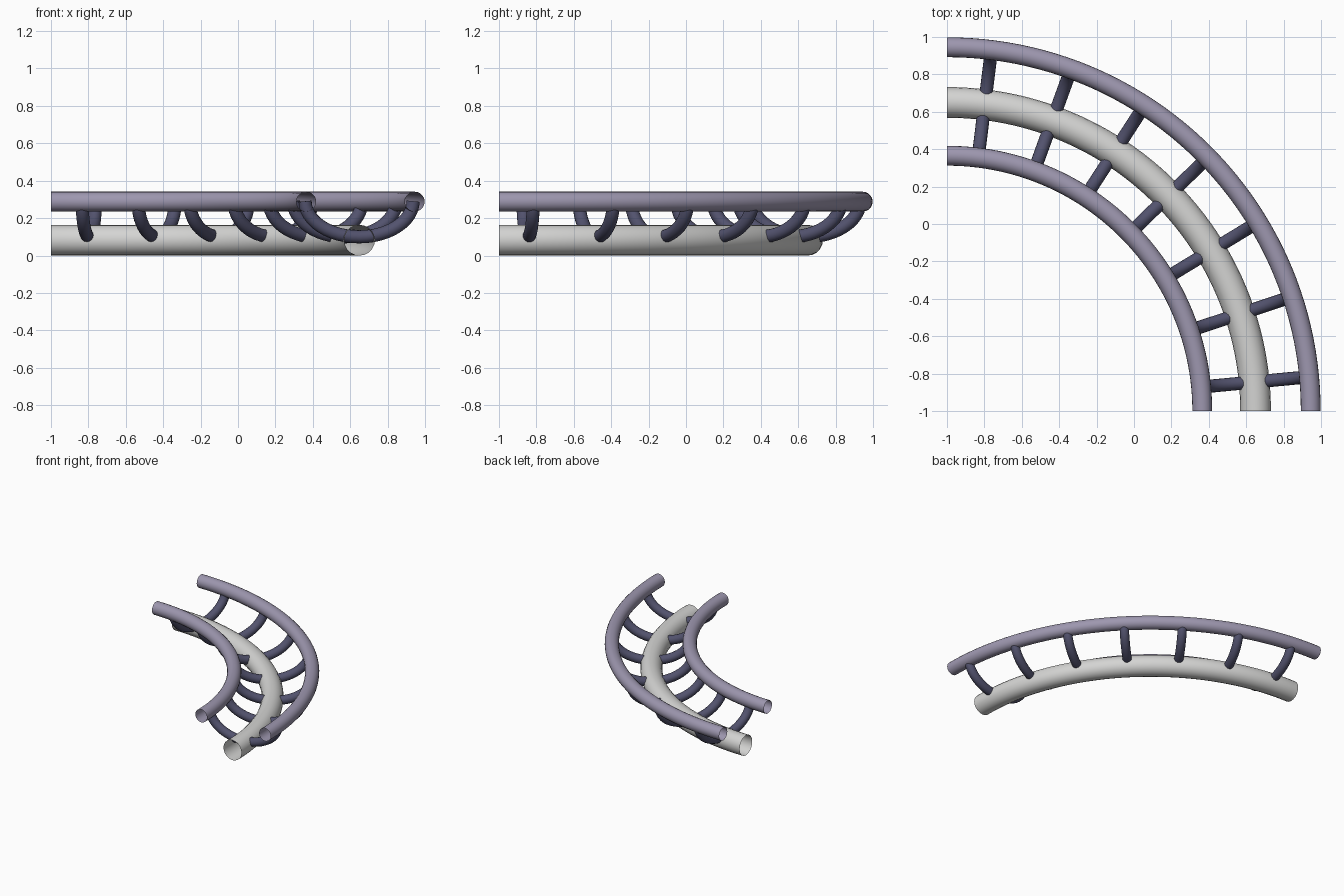
import bpy, bmesh, math
from mathutils import Vector

if "Cube" in bpy.data.objects:
    bpy.data.objects.remove(bpy.data.objects["Cube"])

CENTRE = Vector((-1.0, -1.0, 0.0))   # centre of the quarter-turn bend


def material(name, rgb):
    m = bpy.data.materials.new(name)
    m.diffuse_color = (*rgb, 1.0)
    m.use_nodes = True
    m.node_tree.nodes["Principled BSDF"].inputs["Base Color"].default_value = m.diffuse_color
    return m


RAIL = material("lavender rail", (0.34, 0.31, 0.43))
SPINE = material("light grey spine", (0.66, 0.66, 0.65))
TIE = material("dark slate tie", (0.085, 0.085, 0.155))


def tube(name, path, radius, flat_normal, mat, sides=20):
    """Open round tube swept along a planar path; flat_normal(i) is perpendicular to the path."""
    bm = bmesh.new()
    rings = []
    for i, p in enumerate(path):
        # one-sided tangents are squared up at the ends by the given normal
        t = (path[min(i + 1, len(path) - 1)] - path[max(i - 1, 0)]).normalized()
        n = flat_normal
        b = n.cross(t).normalized()
        rings.append([bm.verts.new(p + radius * (math.cos(a) * n + math.sin(a) * b))
                      for a in (2 * math.pi * k / sides for k in range(sides))])
    for r0, r1 in zip(rings, rings[1:]):
        for k in range(sides):
            j = (k + 1) % sides
            f = bm.faces.new((r0[j], r0[k], r1[k], r1[j]))
            f.smooth = True
    # make the faces point outward from the path
    f = bm.faces[:][0]
    f.normal_update()
    if f.normal.dot(f.calc_center_median() - (path[0] + path[1]) / 2) < 0:
        bmesh.ops.reverse_faces(bm, faces=bm.faces[:])
    me = bpy.data.meshes.new(name)
    bm.to_mesh(me)
    bm.free()
    me.materials.append(mat)
    ob = bpy.data.objects.new(name, me)
    bpy.context.collection.objects.link(ob)
    return ob


def bend(name, bend_radius, z, radius, mat):
    """Quarter-circle tube around the bend centre."""
    steps = 48
    path = [CENTRE + Vector((bend_radius * math.cos(a), bend_radius * math.sin(a), z))
            for a in (math.pi / 2 * i / steps for i in range(steps + 1))]
    ob = tube(name, path, radius, Vector((0, 0, 1)), mat)
    # trim the tilted end rings square to the quarter-turn planes
    sides = 20
    for ring, axis in ((0, 1), (steps, 0)):
        for v in ob.data.vertices[ring * sides:(ring + 1) * sides]:
            v.co[axis] = -1.0
    return ob


# Two running rails and the thick spine below them
bend("outer_rail", 1.945, 0.288, 0.053, RAIL)
bend("inner_rail", 1.365, 0.288, 0.053, RAIL)
bend("spine", 1.65, 0.082, 0.082, SPINE)

# Seven U-shaped cross ties from rail to rail through the spine
for i in range(7):
    a = math.radians(5.4 + 12.93 * i)
    out = Vector((math.cos(a), math.sin(a), 0))
    side = Vector((-math.sin(a), math.cos(a), 0))
    path = []
    for k in range(25):
        u = math.pi * k / 24
        path.append(CENTRE + out * (1.655 - 0.29 * math.cos(u))
                    + Vector((0, 0, 0.29 - 0.19 * math.sin(u))))
    tube(f"cross_tie_{i + 1}", path, 0.035, side, TIE, sides=16)
